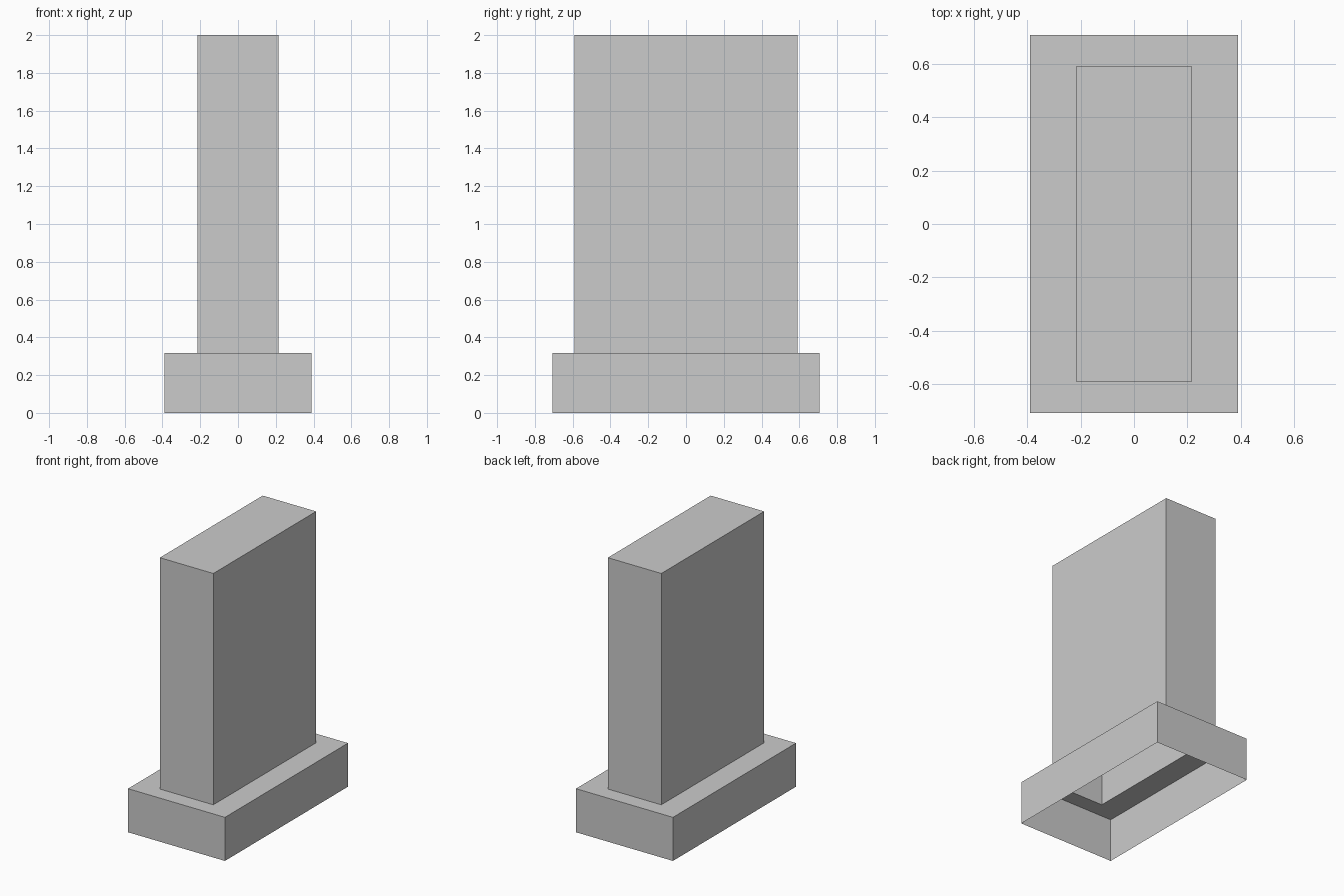
import bpy, bmesh

if "Cube" in bpy.data.objects:
    bpy.data.objects.remove(bpy.data.objects["Cube"])


def ring(bm, hx, hy, z):
    """Rectangular loop of four vertices, counter-clockwise from above."""
    return [bm.verts.new((sx * hx, sy * hy, z))
            for sx, sy in ((-1, -1), (1, -1), (1, 1), (-1, 1))]


def shell(name, sections, capped):
    """Thin shell, open underneath, skinned through (half_x, half_y, z) loops."""
    bm = bmesh.new()
    rings = [ring(bm, *s) for s in sections]
    for low, high in zip(rings, rings[1:]):
        for i in range(4):
            j = (i + 1) % 4
            bm.faces.new((low[i], low[j], high[j], high[i]))
    if capped:
        bm.faces.new(rings[-1])
    mesh = bpy.data.meshes.new(name)
    bm.to_mesh(mesh)
    bm.free()
    obj = bpy.data.objects.new(name, mesh)
    bpy.context.collection.objects.link(obj)
    return obj


PLINTH = (0.39, 0.707)
SLAB = (0.215, 0.591)
LEDGE_Z, TOP_Z = 0.317, 2.0

# Plinth: outer walls and the ledge running in to the slab
shell("plinth", [(*PLINTH, 0), (*PLINTH, LEDGE_Z), (*SLAB, LEDGE_Z)], False)

# Upright slab: hollow, closed at the top
shell("upright_slab", [(*SLAB, LEDGE_Z), (*SLAB, TOP_Z)], True)
